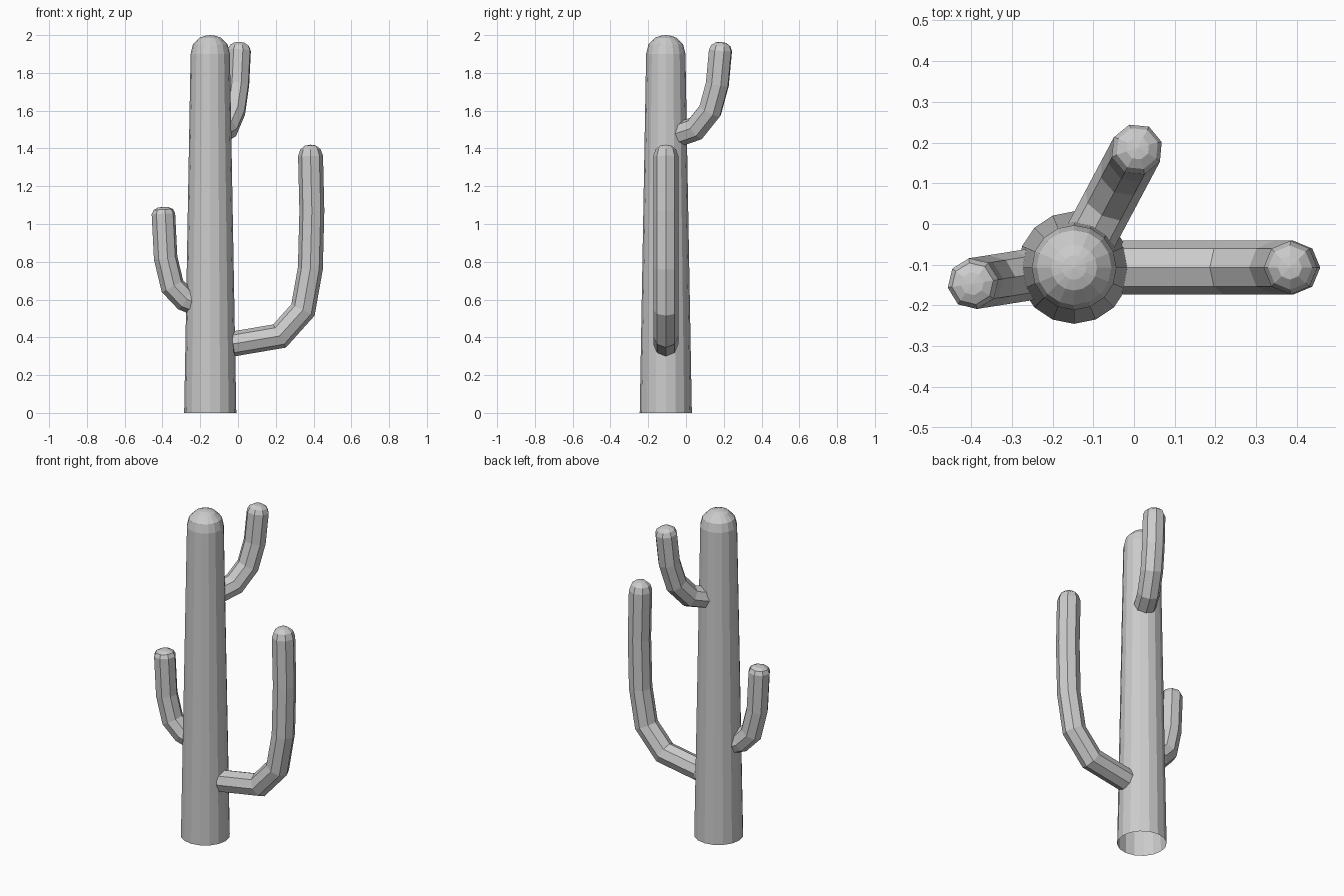
import bpy, bmesh, math
from mathutils import Vector

if "Cube" in bpy.data.objects:
    bpy.data.objects.remove(bpy.data.objects["Cube"])

CX, CY = -0.147, -0.107   # trunk axis


def skin(name, rings, tip):
    """Join rings of points with quads and close the end with a fan."""
    bm = bmesh.new()
    loops = [[bm.verts.new(p) for p in r] for r in rings]
    n = len(loops[0])
    for a, b in zip(loops, loops[1:]):
        for i in range(n):
            j = (i + 1) % n
            bm.faces.new((a[i], a[j], b[j], b[i]))
    top = bm.verts.new(tip)
    for i in range(n):
        bm.faces.new((loops[-1][i], loops[-1][(i + 1) % n], top))
    bmesh.ops.recalc_face_normals(bm, faces=bm.faces)
    mesh = bpy.data.meshes.new(name)
    bm.to_mesh(mesh)
    bm.free()
    obj = bpy.data.objects.new(name, mesh)
    bpy.context.collection.objects.link(obj)
    return obj


def trunk(name, profile, tip_z, sides=16):
    rings = [[(CX + r * math.cos(2 * math.pi * i / sides),
               CY + r * math.sin(2 * math.pi * i / sides), z)
              for i in range(sides)] for r, z in profile]
    return skin(name, rings, (CX, CY, tip_z))


def arm(name, angle, path, radius, cap, sides=8):
    """Mitred tube; path is (distance from trunk axis, height), cap is (scale, rise)."""
    a = math.radians(angle)
    out = Vector((math.cos(a), math.sin(a), 0))
    side = Vector((-math.sin(a), math.cos(a), 0))
    up = Vector((0, 0, 1))
    pts = [Vector(p) for p in path]
    dirs = [(q - p).normalized() for p, q in zip(pts, pts[1:])]
    rings = []

    def ring(c, t, r, stretch=1.0):
        nrm = out * t.y - up * t.x
        centre = Vector((CX, CY, 0)) + out * c.x + up * c.y
        rings.append([centre + nrm * (r * stretch * math.cos(2 * math.pi * i / sides))
                      + side * (r * math.sin(2 * math.pi * i / sides))
                      for i in range(sides)])
        return centre

    for k, p in enumerate(pts):
        d0, d1 = dirs[max(k - 1, 0)], dirs[min(k, len(dirs) - 1)]
        t = (d0 + d1).normalized()
        ring(p, t, radius, 1 / t.dot(d1))
    # rounded end
    d = dirs[-1]
    for scale, rise in cap[:-1]:
        ring(pts[-1] + d * rise, d, radius * scale)
    end = pts[-1] + d * cap[-1][1]
    return skin(name, rings, Vector((CX, CY, 0)) + out * end.x + up * end.y)


# Tapered, open-bottomed trunk with a domed top
trunk("trunk", [(0.138, 0), (0.104, 1.9), (0.092, 1.95), (0.056, 1.986), (0.03, 1.996)], 2.0)

# Large low arm
arm("right_arm", 0,
    [(0.12, 0.365), (0.367, 0.407), (0.491, 0.545), (0.53, 0.765), (0.538, 1.07), (0.531, 1.36)],
    0.066, [(0.82, 0.035), (0.45, 0.055), (0, 0.06)])

# Short left arm
arm("left_arm", 189,
    [(0.10, 0.588), (0.136, 0.602), (0.203, 0.672), (0.239, 0.82), (0.251, 1.055)],
    0.063, [(0.82, 0.022), (0.45, 0.033), (0, 0.036)])

# Upper back arm
arm("back_arm", 62,
    [(0.09, 1.478), (0.18, 1.505), (0.266, 1.6), (0.309, 1.74), (0.328, 1.92)],
    0.064, [(0.82, 0.025), (0.45, 0.04), (0, 0.044)])
